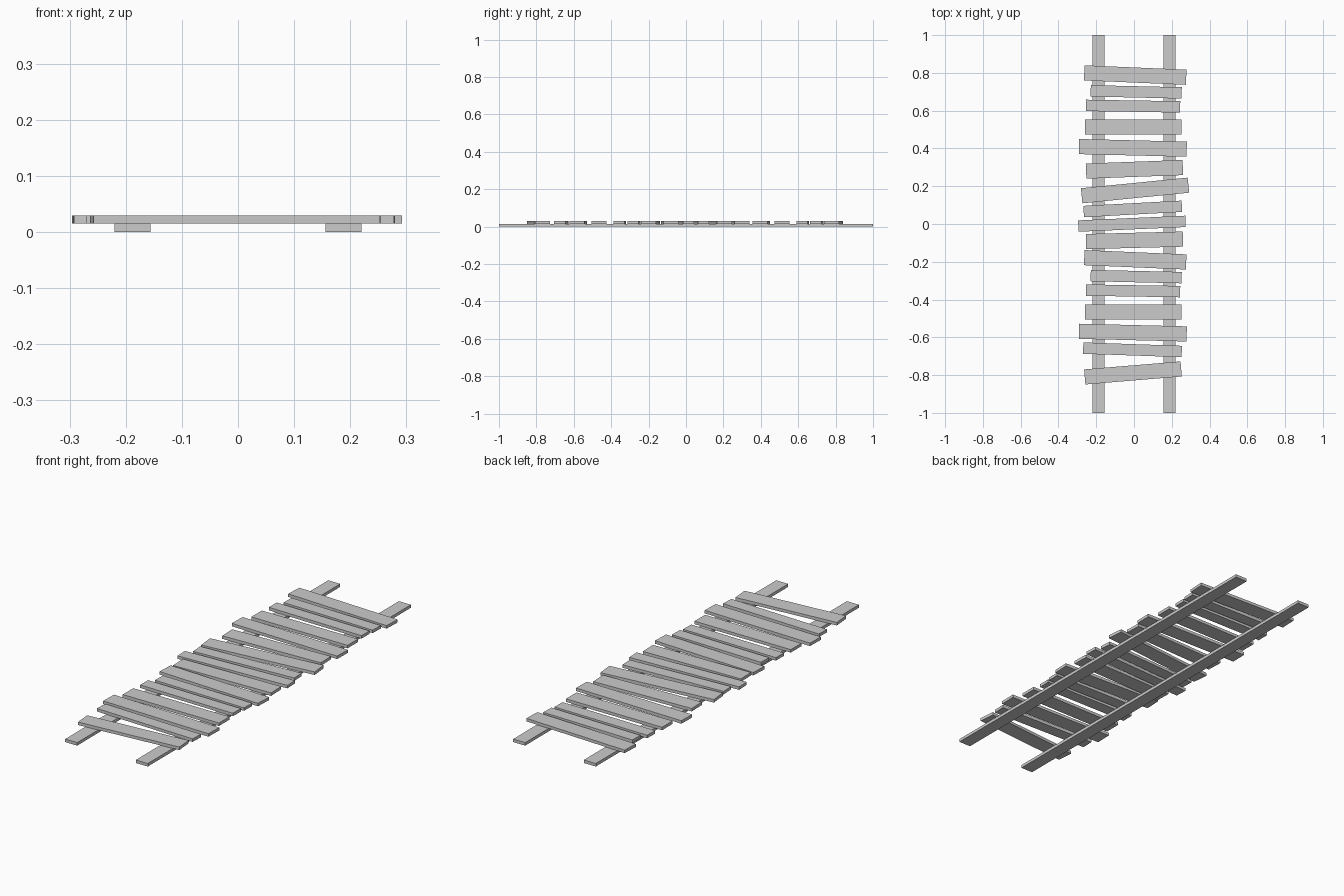
import bpy
import math

default_cube = bpy.data.objects.get("Cube")
if default_cube:
    bpy.data.objects.remove(default_cube, do_unlink=True)

RAIL_TOP = 0.0145
PLANK_TOP = 0.029
WIDE, NARROW = 0.08, 0.06

# Single weathered grey for all timber
grey = bpy.data.materials.new("timber_grey")
grey.use_nodes = True
grey.diffuse_color = (0.6, 0.6, 0.6, 1)
shader = next(n for n in grey.node_tree.nodes if n.type == "BSDF_PRINCIPLED")
shader.inputs["Base Color"].default_value = grey.diffuse_color


def add_board(name, centre, size, turn=0.0):
    """Flat rectangular board, turned about the vertical axis."""
    bpy.ops.mesh.primitive_cube_add(size=1, location=centre)
    board = bpy.context.object
    board.name = name
    board.scale = size
    board.rotation_euler.z = turn
    board.data.materials.append(grey)
    return board


def add_plank(index, left, right, y_left, y_right, width):
    """Cross plank laid between two end points on top of the rails."""
    turn = math.atan2(y_right - y_left, right - left)
    # Shorten so that the turned corners stay within the measured span
    length = (right - left - width * abs(math.sin(turn))) / math.cos(turn)
    centre = ((left + right) / 2, (y_left + y_right) / 2, (RAIL_TOP + PLANK_TOP) / 2)
    add_board(f"plank_{index}", centre, (length, width, PLANK_TOP - RAIL_TOP), turn)


# Two long rails underneath
for name, side in (("left_rail", 1), ("right_rail", -1)):
    add_board(name, (side * 0.188, 0, RAIL_TOP / 2), (0.064, 2, RAIL_TOP))

# Group of planks that is laid twice: x ends, y at each end, width
repeated = [
    (-0.265, 0.278, 0.80, 0.777, WIDE),
    (-0.23, 0.253, 0.705, 0.694, NARROW),
    (-0.255, 0.245, 0.628, 0.62, NARROW),
    (-0.26, 0.252, 0.513, 0.513, WIDE),
    (-0.292, 0.28, 0.41, 0.396, WIDE),
]
# Planks that appear once
middle = [
    (-0.255, 0.26, 0.28, 0.299, WIDE),
    (-0.281, 0.292, 0.149, 0.206, WIDE),
    (-0.268, 0.255, 0.066, 0.094, NARROW),
    (-0.296, 0.274, -0.011, 0.014, NARROW),
    (-0.255, 0.26, -0.093, -0.08, WIDE),
]
front = [
    (-0.27, 0.254, -0.657, -0.675, NARROW),
    (-0.264, 0.253, -0.81, -0.767, WIDE),
]
REPEAT_STEP = -0.978
shifted = [(a, b, ya + REPEAT_STEP, yb + REPEAT_STEP, w)
           for a, b, ya, yb, w in repeated]

for index, plank in enumerate(repeated + middle + shifted + front, start=1):
    add_plank(index, *plank)
